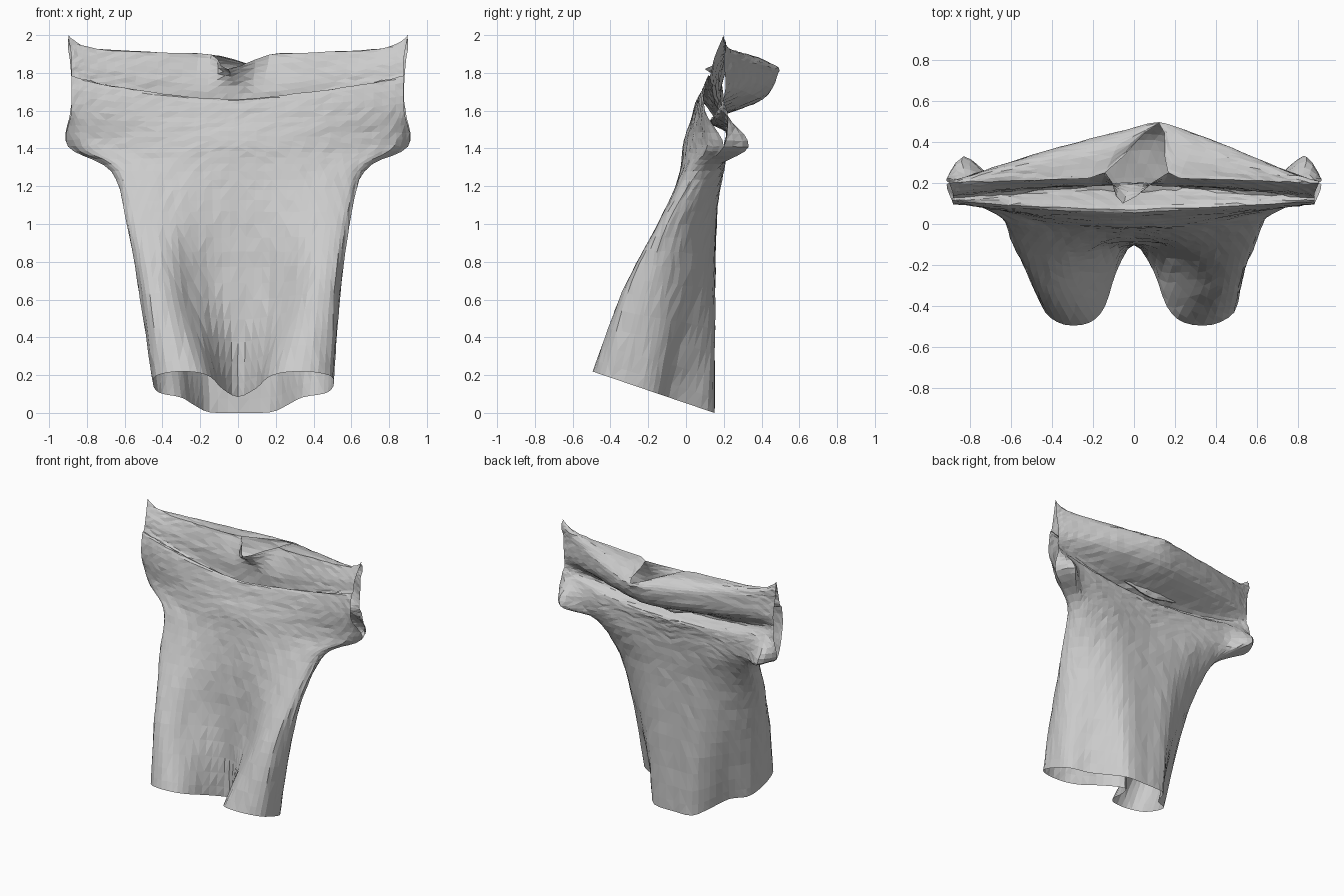
import bpy
import bmesh
import random
from mathutils import Vector

random.seed(4)

if "Cube" in bpy.data.objects:
    bpy.data.objects.remove(bpy.data.objects["Cube"])

# Half outlines of the body, from back centre round the side to front centre
HEM = [(0, .15), (.16, .14), (.24, .04), (.32, -.09), (.43, -.15), (.47, -.23), (.48, -.33),
       (.46, -.43), (.36, -.49), (.23, -.48), (.15, -.4), (.09, -.23), (0, -.1)]
THIGH = [(0, .15), (.17, .15), (.28, .1), (.38, .02), (.47, -.06), (.52, -.14), (.53, -.22),
         (.5, -.31), (.42, -.34), (.33, -.3), (.23, -.2), (.12, -.12), (0, -.1)]
WAIST = [(0, .16), (.19, .16), (.33, .14), (.45, .09), (.54, .02), (.58, -.04), (.59, -.1),
         (.55, -.14), (.46, -.15), (.36, -.14), (.25, -.11), (.13, -.08), (0, -.07)]
CHEST = [(0, .18), (.2, .19), (.36, .2), (.5, .19), (.61, .17), (.66, .13), (.67, .07),
         (.63, .02), (.53, -.01), (.41, -.02), (.28, -.03), (.14, -.03), (0, -.03)]

# Column positions from the centre to the sleeve end
SPREAD = [0, .17, .4, .6, .78, .92, 1]


def mix(a, b, t):
    return a + (b - a) * t


def level(outline, height, tilt):
    """Half ring of the body whose front is lifted by the tilt."""
    return [Vector((x, y, height + (.15 - y) * tilt)) for x, y in outline]


def mirrored(half, bias=0):
    """Full row from right to left, the left side wider by the bias."""
    row = [Vector((-p.x * (1 - bias), p.y, p.z)) for p in reversed(half[1:])]
    return row + [Vector((p.x * (1 + bias), p.y, p.z)) for p in half]


def yoke(width, y_mid, y_end, z_mid, z_end, power=2):
    """Half row of the upper cloth, blending centre values into sleeve values."""
    return [Vector((width * s, mix(y_mid, y_end, s ** power), mix(z_mid, z_end, s ** power)))
            for s in SPREAD]


def resample(points, steps):
    """Catmull-Rom curve through the points."""
    result = []
    last = len(points) - 1
    for i in range(last):
        a, b, c, d = (points[max(0, min(last, i + k))] for k in (-1, 0, 1, 2))
        for j in range(steps):
            t = j / steps
            result.append(b + (c - a) * (t / 2) + (a * 2 - b * 5 + c * 4 - d) * (t * t / 2)
                          + (b * 3 - a - c * 3 + d) * (t ** 3 / 2))
    return result + [points[-1]]


def lean(p):
    """Twist the collar toward the left at the back."""
    lift = max(0, min(1, (p.z - 1.5) / .25))
    p.x += .45 * (p.y - .22) * lift * max(0, 1 - (p.x / .9) ** 2)
    return p


bm = bmesh.new()


def panel(rows, across, along):
    """Smoothly loft a sheet of cloth through the rows."""
    rows = [resample(row, across) for row in rows]
    columns = [resample(list(col), along) for col in zip(*rows)]
    verts = [[bm.verts.new(lean(p.copy())) for p in col] for col in columns]
    for left, right in zip(verts, verts[1:]):
        for i in range(len(left) - 1):
            bm.faces.new((left[i], right[i], right[i + 1], left[i + 1]))


# Lower body rings, wider on the left toward the hem
body = [(level(HEM, 0, .34), .06), (level(THIGH, .56, .15), .02),
        (level(WAIST, 1.0, 0), 0), (level(CHEST, 1.28, 0), 0)]

# Underarm row, shared by the body and the sleeves
arm_back = yoke(.9, .2, .26, 1.41, 1.41)
arm_back[5].y = .33
arm_back[6].y = .2
arm_front = yoke(.9, -.01, .14, 1.44, 1.41)
arm_front[6] = arm_back[6]

# Shoulder seam, split at the neck
seam_back = yoke(.9, .23, .2, 1.89, 1.93, 1)
seam_back[6].z = 2.0
seam_back[5].z = 1.95
seam_back[1].y = .25
seam_front = [p.copy() for p in seam_back]
seam_back[0] = Vector((0, .49, 1.83))
seam_front[0] = Vector((0, .1, 1.82))

# Top of the shoulders behind the seam, open at the neck
shoulder = yoke(.9, .42, .21, 1.87, 1.93, 1)
shoulder[0] = Vector((0, .49, 1.83))

# Back with a tucked crease under its flared, overhanging top
panel([mirrored(half[:7], b) for half, b in body] + [mirrored(r) for r in (
    arm_back,
    yoke(.89, .21, .22, 1.49, 1.58),
    yoke(.88, .13, .2, 1.55, 1.65),
    yoke(.88, .41, .21, 1.66, 1.74, 1.3),
    yoke(.89, .49, .2, 1.8, 1.87, 1.2),
    shoulder,
    seam_back)], 3, 5)

# Front with the sagging fold tucked in below the neck
panel([mirrored(half[:5:-1], b) for half, b in body] + [mirrored(r) for r in (
    arm_front,
    yoke(.88, .03, .1, 1.56, 1.6),
    yoke(.88, .07, .11, 1.66, 1.77, 1.4),
    yoke(.88, .19, .13, 1.53, 1.79, 1.2),
    yoke(.88, .19, .15, 1.73, 1.88),
    seam_front)], 3, 5)

# Join the panels, then crumple the cloth slightly
bmesh.ops.remove_doubles(bm, verts=bm.verts[:], dist=.012)
for v in bm.verts:
    if not v.is_boundary:
        v.co += Vector([random.uniform(-.003, .003) for _ in range(3)])
bmesh.ops.triangulate(bm, faces=bm.faces[:])
bmesh.ops.recalc_face_normals(bm, faces=bm.faces[:])

mesh = bpy.data.meshes.new("draped_shirt")
bm.to_mesh(mesh)
bm.free()
shirt = bpy.data.objects.new("draped_shirt", mesh)
bpy.context.collection.objects.link(shirt)

# Plain grey cloth
cloth = bpy.data.materials.new("grey_cloth")
cloth.use_nodes = True
grey = (.6, .6, .6, 1)
cloth.diffuse_color = grey
cloth.node_tree.nodes["Principled BSDF"].inputs["Base Color"].default_value = grey
mesh.materials.append(cloth)
